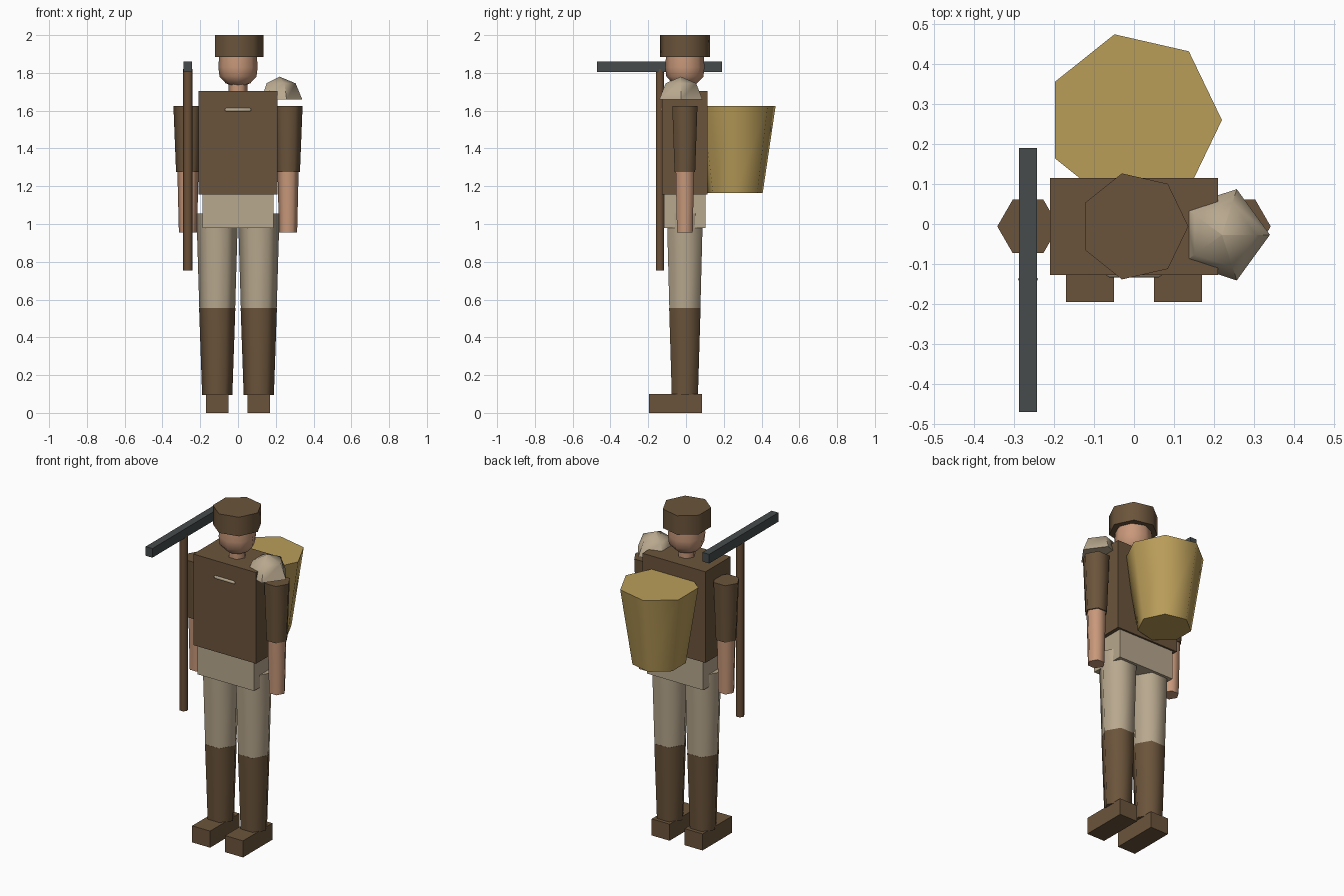
import bpy
import math
from mathutils import Matrix, Vector

cube = bpy.data.objects.get("Cube")
if cube:
    bpy.data.objects.remove(cube, do_unlink=True)


def linear(c):
    c /= 255
    return c / 12.92 if c <= 0.04045 else ((c + 0.055) / 1.055) ** 2.4


def material(name, *rgb):
    colour = [linear(c) for c in rgb] + [1]
    m = bpy.data.materials.new(name)
    m.use_nodes = True
    m.diffuse_color = colour
    bsdf = m.node_tree.nodes["Principled BSDF"]
    bsdf.inputs["Base Color"].default_value = colour
    bsdf.inputs["Roughness"].default_value = 0.9
    return m


BROWN = material("brown leather", 107, 84, 59)
WOOD = material("wood", 107, 80, 55)
CLOTH = material("beige cloth", 184, 168, 142)
SKIN = material("skin", 200, 152, 122)
STRAW = material("straw", 186, 157, 89)
STEEL = material("dark steel", 70, 75, 76)


def add_mesh(name, verts, faces, mat):
    mesh = bpy.data.meshes.new(name)
    mesh.from_pydata(verts, [], faces)
    mesh.materials.append(mat)
    ob = bpy.data.objects.new(name, mesh)
    bpy.context.collection.objects.link(ob)
    return ob


def box(name, low, high, mat):
    """Box between two corners."""
    verts = [(x, y, z) for x in (low[0], high[0])
             for y in (low[1], high[1]) for z in (low[2], high[2])]
    faces = [(0, 1, 3, 2), (4, 6, 7, 5), (0, 4, 5, 1),
             (2, 3, 7, 6), (0, 2, 6, 4), (1, 5, 7, 3)]
    return add_mesh(name, verts, faces, mat)


def turned(name, centre, sides, profile, mat, turn=None):
    """Closed solid of (radius, height) rings, first corner towards +x."""
    turn = turn or Matrix.Identity(3)
    verts, faces = [], []
    for r, z in profile:
        for i in range(sides):
            a = math.tau * i / sides
            p = turn @ Vector((r * math.cos(a), r * math.sin(a), z))
            verts.append(p + Vector(centre))
    for k in range(len(profile) - 1):
        for i in range(sides):
            j = (i + 1) % sides
            faces.append((k * sides + i, k * sides + j,
                          (k + 1) * sides + j, (k + 1) * sides + i))
    faces.append(tuple(reversed(range(sides))))
    top = (len(profile) - 1) * sides
    faces.append(tuple(range(top, top + sides)))
    ob = add_mesh(name, verts, faces, mat)
    bpy.ops.object.select_all(action="DESELECT")
    bpy.context.view_layer.objects.active = ob
    ob.select_set(True)
    bpy.ops.object.shade_smooth_by_angle(angle=math.radians(65))
    return ob


Y = -0.006  # body centre line

# Legs, boots and arms on both sides
for side, s in (("left", 1), ("right", -1)):
    leg, arm = (s * 0.11, Y, 0), (s * 0.265, Y, 0)
    box(side + "_foot", (leg[0] - 0.06, -0.195, 0), (leg[0] + 0.06, 0.085, 0.1), BROWN)
    turned(side + "_boot", leg, 6, [(0.08, 0.095), (0.096, 0.555)], BROWN)
    turned(side + "_trouser_leg", leg, 6, [(0.095, 0.555), (0.11, 1.055)], CLOTH)
    turned(side + "_sleeve", arm, 6, [(0.063, 1.275), (0.077, 1.625)], BROWN)
    turned(side + "_forearm", arm, 6, [(0.048, 0.955), (0.056, 1.28)], SKIN)

# Torso
box("hips", (-0.188, -0.116, 0.98), (0.188, 0.104, 1.156), CLOTH)
box("torso", (-0.21, -0.127, 1.155), (0.21, 0.115, 1.705), BROWN)
turned("chest_toggle", (0, -0.123, 1.605), 6,
       [(0.006, -0.07), (0.012, -0.062), (0.012, 0.062), (0.006, 0.07)],
       CLOTH, Matrix.Rotation(math.pi / 2, 3, "Y"))

# Head and cap
turned("neck", (0, Y, 0), 6, [(0.05, 1.7), (0.05, 1.77)], SKIN)
turned("head", (0, Y, 0), 8,
       [(0.03, 1.73), (0.065, 1.745), (0.098, 1.78), (0.104, 1.83), (0.1, 1.89)], SKIN)
turned("cap", (0, Y, 0), 7, [(0.136, 1.885), (0.136, 2)], BROWN)

# Domed shoulder pad on the left
dome = [(0.12 * math.cos(a), 0.12 * math.sin(a))
        for a in (0, math.pi / 4, math.pi / 2 - 0.001)]
turned("shoulder_pad", (0.22, -0.027, 1.66), 5, dome, CLOTH)

# Basket on the back
turned("back_basket", (0, 0.26, 0), 7, [(0.15, 1.165), (0.22, 1.625)], STRAW)

# Long tool held on the right
turned("tool_shaft", (-0.265, -0.138, 0), 6, [(0.025, 0.755), (0.025, 1.82)], WOOD)
box("tool_head", (-0.288, -0.47, 1.805), (-0.243, 0.19, 1.86), STEEL)
